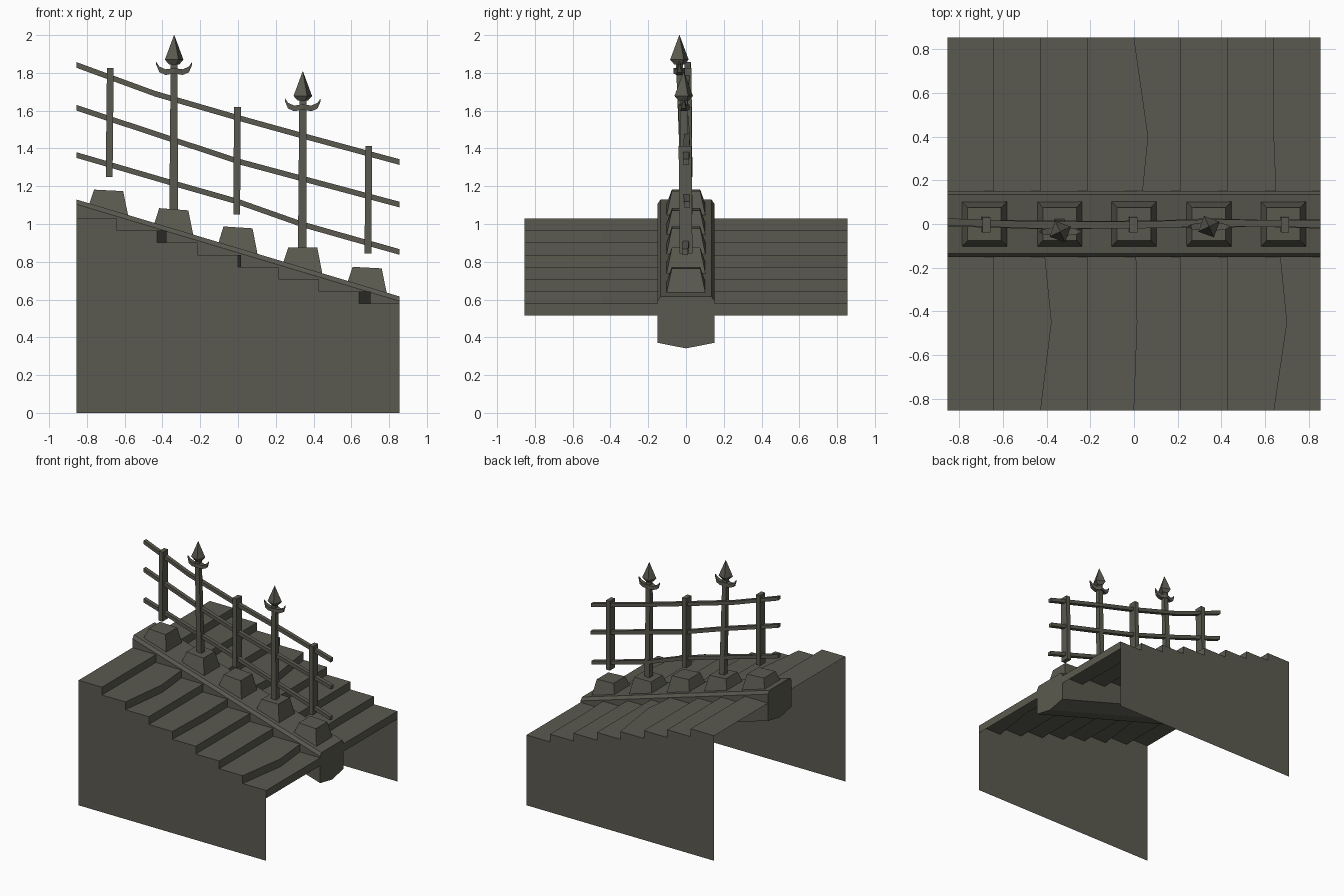
import bpy, bmesh, math
from mathutils import Vector

if "Cube" in bpy.data.objects:
    bpy.data.objects.remove(bpy.data.objects["Cube"])

stone = bpy.data.materials.new("dark_grey_stone")
stone.diffuse_color = (0.105, 0.102, 0.08, 1)
stone.use_nodes = True
stone.node_tree.nodes["Principled BSDF"].inputs["Base Color"].default_value = stone.diffuse_color
H = 0.855            # half width of the stairs
N = 8                # number of steps
STEP, DROP, TOP = 2 * H / N, 0.0644, 1.03


def make(name, bm, fix=True):
    if fix:
        bmesh.ops.recalc_face_normals(bm, faces=bm.faces)
    me = bpy.data.meshes.new(name)
    bm.to_mesh(me)
    bm.free()
    me.materials.append(stone)
    ob = bpy.data.objects.new(name, me)
    bpy.context.collection.objects.link(ob)
    return ob


def loft(bm, rings):
    """Closed solid through a list of equal-sized point rings."""
    vs = [[bm.verts.new(p) for p in r] for r in rings]
    n = len(vs[0])
    for a, b in zip(vs, vs[1:]):
        for i in range(n):
            j = (i + 1) % n
            bm.faces.new((a[i], a[j], b[j], b[i]))
    bm.faces.new(vs[0][::-1])
    bm.faces.new(vs[-1])


def ring(c, r, n=4, turn=45):
    return [(c[0] + r * math.cos(math.radians(turn + 360 * i / n)),
             c[1] + r * math.sin(math.radians(turn + 360 * i / n)), c[2]) for i in range(n)]


def slope(x):        # top line of the central curb
    return 0.873 - 0.3 * x


# ---- stairs: open sheet of treads and risers, with worn edges ----
ys = [-H, -0.45, -0.15, 0.15, 0.4, H]
wear = {(2, 1): 0.05, (2, 2): 0.02, (4, 1): 0.015, (4, 2): 0.01, (4, 3): 0.04,
        (4, 4): 0.065, (7, 1): 0.06, (7, 2): 0.03, (7, 3): 0.01}
bm = bmesh.new()
cols = []
for c, y in enumerate(ys):
    pts = [(-H, y, TOP)]
    for k in range(1, N + 1):
        x = -H + STEP * k + wear.get((k, c), 0)
        pts += [(x, y, TOP - DROP * (k - 1)), (x, y, TOP - DROP * k)]
    cols.append([bm.verts.new(p) for p in pts])
for a, b in zip(cols, cols[1:]):
    for i in range(len(a) - 1):
        bm.faces.new((a[i], a[i + 1], b[i + 1], b[i]))
make("stair_treads", bm, False)

# ---- side walls: thin stepped sheets below the stairs ----
for side, name in ((-1, "front_wall"), (1, "back_wall")):
    bm = bmesh.new()
    for k in range(N):
        x0, z = -H + STEP * k, TOP - DROP * k
        q = [(x0, 0), (x0 + STEP, 0), (x0 + STEP, z), (x0, z)]
        f = [bm.verts.new((x, side * H, zz)) for x, zz in q]
        bm.faces.new(f if side < 0 else f[::-1])
    make(name, bm, False)

# ---- central sloping beam with bevelled top and pointed underside ----
section = [(-0.135, 0), (0.135, 0), (0.152, -0.025), (0.152, -0.245),
           (0, -0.275), (-0.152, -0.245), (-0.152, -0.025)]
bm = bmesh.new()
loft(bm, [[(x, y, slope(x) + z) for y, z in section] for x in (-H, H)])
make("central_beam", bm)

# ---- tapered footing blocks ----
for x, z, tilt in ((-0.685, 1.178, -0.004), (-0.34, 1.078, -0.006), (0, 0.982, -0.005),
                   (0.343, 0.875, 0.0), (0.684, 0.769, -0.004)):
    bm = bmesh.new()
    base = [(x + a * 0.105, b * 0.105, slope(x + a * 0.105) - 0.01)
            for a, b in ((-1, -1), (1, -1), (1, 1), (-1, 1))]
    top = [(x + a * 0.077, b * 0.075, z + a * tilt)
           for a, b in ((-1, -1), (1, -1), (1, 1), (-1, 1))]
    loft(bm, [base, top])
    make("footing_block", bm)

# ---- short railing posts ----
for x0, x1, z0, z1 in ((-0.682, -0.676, 1.25, 1.825), (-0.007, -0.003, 1.05, 1.62),
                       (0.688, 0.692, 0.845, 1.412)):
    bm = bmesh.new()
    loft(bm, [[(x + a * 0.018, y + b * 0.034, z) for a, b in ((-1, -1), (1, -1), (1, 1), (-1, 1))]
              for x, y, z in ((x0, 0.0, z0), (x1, -0.005, z1))])
    make("short_post", bm)

# ---- tall posts with spear heads and side hooks ----
hook = [(0, 0.012, 0.028), (0.045, 0.004, 0.022), (0.078, 0.018, 0.036), (0.095, 0.058, 0.062)]
for x, y, foot, tip in ((-0.338, -0.035, 1.07, 2.0), (0.343, -0.012, 0.87, 1.808)):
    bm = bmesh.new()
    loft(bm, [ring((x - 0.003, 0, foot), 0.032), ring((x, y, tip - 0.14), 0.026)])
    make("tall_post", bm)
    bm = bmesh.new()
    loft(bm, [ring((x, y, tip - 0.155), 0.03, 4, 25), ring((x, y, tip - 0.13), 0.054, 4, 25),
              ring((x, y, tip), 0.001, 4, 25)])
    make("spear_head", bm)
    zb = tip - 0.215
    bm = bmesh.new()
    for s in (-1, 1):
        loft(bm, [[(x + s * px, y - w, zb + lo), (x + s * px, y + w, zb + lo),
                   (x + s * px, y + w, zb + hi + 0.012), (x + s * px, y - w, zb + hi + 0.012)]
                  for (px, lo, hi), w in zip(hook, (0.03, 0.016, 0.012, 0.003))])
    make("spear_hooks", bm)

# ---- three bent rails ----
rails = {
    "top_rail": [(-H, 0.01, 1.842), (-0.44, -0.005, 1.69), (0, -0.005, 1.562), (0.35, 0.005, 1.465), (H, 0, 1.328)],
    "middle_rail": [(-H, 0.005, 1.615), (-0.34, -0.01, 1.445), (0, 0.0, 1.332), (0.35, 0.0, 1.238), (H, 0.005, 1.103)],
    "bottom_rail": [(-H, 0.005, 1.365), (-0.34, 0.0, 1.215), (0, -0.005, 1.118), (0.34, 0.01, 0.998), (H, -0.005, 0.852)],
}
for name, pts in rails.items():
    bm = bmesh.new()
    loft(bm, [[(x, y + b * 0.016, z + c * 0.015) for b, c in ((-1, -1), (1, -1), (1, 1), (-1, 1))]
              for x, y, z in pts])
    make(name, bm)
